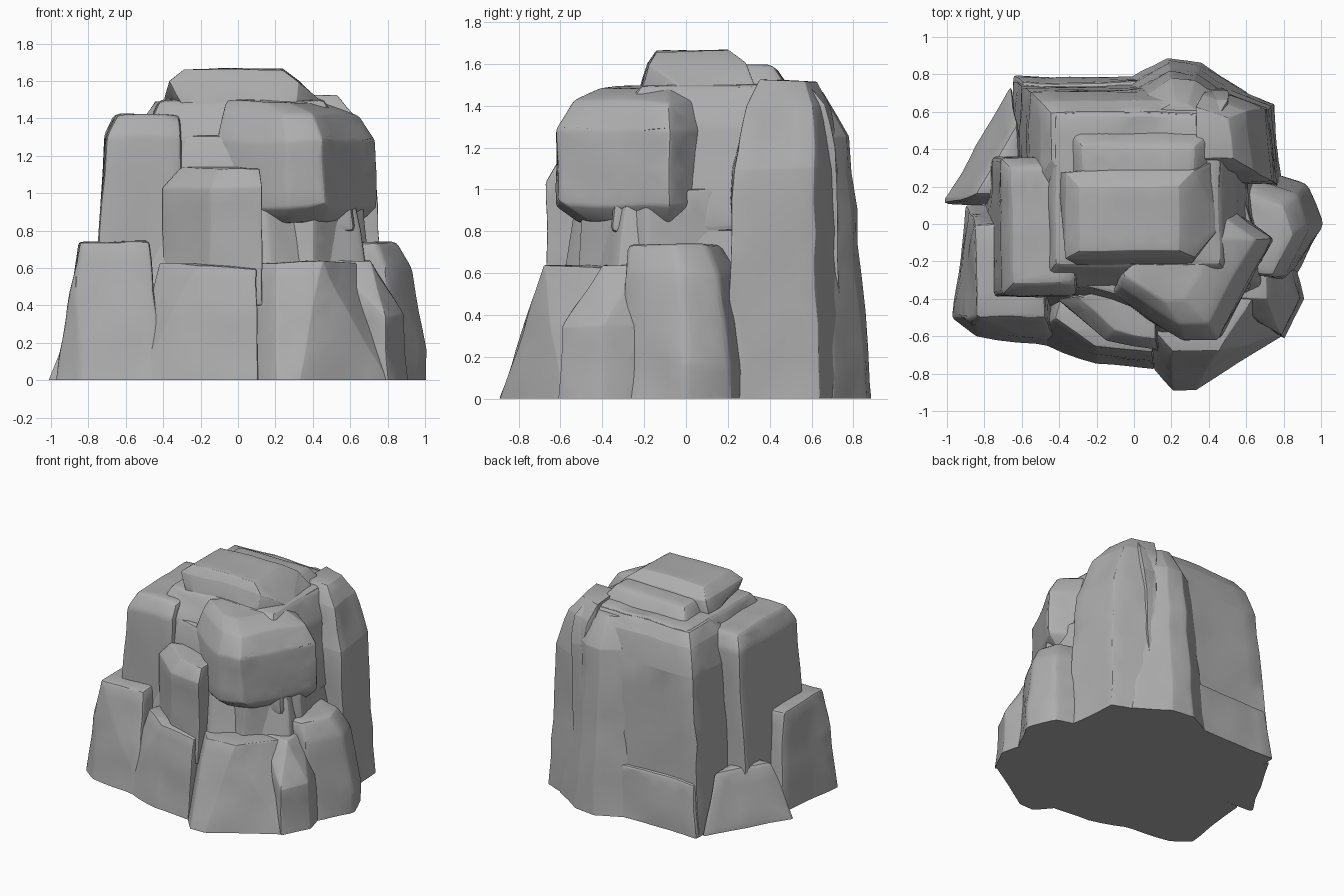
import bpy, bmesh, math, random
from mathutils import Vector, noise

if "Cube" in bpy.data.objects:
    bpy.data.objects.remove(bpy.data.objects["Cube"], do_unlink=True)

random.seed(4)

stone = bpy.data.materials.new("grey stone")
stone.use_nodes = True
grey = (0.42, 0.42, 0.42, 1)
stone.diffuse_color = grey
stone.node_tree.nodes["Principled BSDF"].inputs["Base Color"].default_value = grey

blocks = []


def box(left, right, front, back):
    """Four-cornered outline."""
    return [(x, y) for x in (left, right) for y in (front, back)]


def shrink(outline, factor, toward):
    """Outline pulled in toward a point."""
    anchor = Vector(toward)
    return [tuple(anchor.lerp(Vector(point), factor)) for point in outline]


def all_geometry(bm):
    return bm.verts[:] + bm.edges[:] + bm.faces[:]


def rebuild_hull(bm):
    """Wrap the current points in a clean convex shell."""
    points = [vert.co.copy() for vert in bm.verts]
    bm.clear()
    for point in points:
        bm.verts.new(point)
    bmesh.ops.convex_hull(bm, input=bm.verts[:])
    loose = [vert for vert in bm.verts if not vert.link_faces]
    bmesh.ops.delete(bm, geom=loose, context="VERTS")


def chip_corners(bm, count, depth):
    """Knock a few corners off with flat cuts."""
    middle = sum((vert.co for vert in bm.verts), Vector()) / len(bm.verts)
    corners = [vert.co.copy() for vert in bm.verts if vert.co.z > 0.2]
    for corner in random.sample(corners, min(count, len(corners))):
        normal = (corner - middle).normalized()
        bmesh.ops.bisect_plane(bm, geom=all_geometry(bm),
                               plane_co=corner - normal * depth,
                               plane_no=normal, clear_outer=True)
    rebuild_hull(bm)


def trim_to_ground(bm):
    """Cut the block flat at ground level and close its underside."""
    bmesh.ops.bisect_plane(bm, geom=all_geometry(bm), plane_co=(0, 0, 0),
                           plane_no=(0, 0, -1), clear_outer=True)
    rim = [edge for edge in bm.edges if edge.is_boundary]
    bmesh.ops.holes_fill(bm, edges=rim, sides=0)


def rock(name, *rings, bevel=0.03, chips=1):
    """Hull of stacked outlines, chipped, bevelled and weathered."""
    bm = bmesh.new()
    for height, outline in rings:
        for x, y in outline:
            bm.verts.new((x, y, height))
            if height == 0:  # root below ground, trimmed later
                bm.verts.new((x, y, -0.1))
    rebuild_hull(bm)
    chip_corners(bm, chips, depth=0.02)
    bmesh.ops.dissolve_limit(bm, angle_limit=math.radians(6),
                             verts=bm.verts[:], edges=bm.edges[:])
    bmesh.ops.bevel(bm, geom=bm.edges[:], offset=bevel, segments=2,
                    profile=0.5, affect="EDGES", clamp_overlap=True)
    bmesh.ops.triangulate(bm, faces=bm.faces[:])
    for _ in range(3):
        long_edges = [edge for edge in bm.edges if edge.calc_length() > 0.14]
        bmesh.ops.subdivide_edges(bm, edges=long_edges, cuts=1)
        bmesh.ops.triangulate(bm, faces=bm.faces[:])
    for vert in bm.verts:
        vert.co += noise.noise_vector(vert.co * 4) * 0.016
    if any(vert.co.z < 0 for vert in bm.verts):
        trim_to_ground(bm)
    bmesh.ops.recalc_face_normals(bm, faces=bm.faces[:])
    mesh = bpy.data.meshes.new(name)
    bm.to_mesh(mesh)
    bm.free()
    mesh.materials.append(stone)
    obj = bpy.data.objects.new(name, mesh)
    bpy.context.collection.objects.link(obj)
    blocks.append(obj)


# Inner mass
foot = [(-0.8, -0.4), (-0.6, 0.6), (0.2, 0.8), (0.7, 0.6), (0.8, -0.4), (0.2, -0.7)]
rock("core", (0, foot), (1.3, shrink(foot, 0.7, toward=(0, 0.1))))

# Back cliffs
rock("back_wall",
     (0, box(left=-0.65, right=0.45, front=0.3, back=0.76)),
     (1.2, box(left=-0.56, right=0.5, front=0.3, back=0.71)),
     (1.4, box(left=-0.5, right=0.5, front=0.2, back=0.66)),
     (1.49, box(left=-0.44, right=0.46, front=0.2, back=0.6)))
foot = [(-0.1, 0.73), (0.18, 0.9), (0.36, 0.87), (0.6, 0.7)]
rock("back_buttress", (0, foot),
     (1.25, shrink(foot, 0.7, toward=(0.25, 0.5))),
     (1.47, shrink(foot, 0.4, toward=(0.25, 0.5))), chips=0)
rock("back_foot",
     (0, box(left=-0.64, right=0.2, front=0.5, back=0.79)),
     (0.4, box(left=-0.6, right=0.1, front=0.5, back=0.76)))
cliff = [(0.4, 0.2), (0.8, 0.2), (0.79, 0.38), (0.75, 0.64), (0.42, 0.77)]
rock("back_left_wall", (0, cliff),
     (1.1, shrink(cliff, 0.88, toward=(0.3, 0.4))),
     (1.4, shrink(cliff, 0.7, toward=(0.25, 0.5))),
     (1.52, shrink(cliff, 0.5, toward=(0.25, 0.5))), chips=0)

# Right side cliff and the low blocks at its foot
rock("right_wall",
     (0, box(left=-0.8, right=-0.3, front=-0.41, back=0.36)),
     (1.3, box(left=-0.71, right=-0.3, front=-0.38, back=0.35)),
     (1.42, box(left=-0.65, right=-0.3, front=-0.32, back=0.3)))
foot = [(-1.03, 0.1), (-0.9, 0.33), (-0.65, 0.74), (-0.6, 0.1)]
rock("right_wedge", (0, foot), (0.42, shrink(foot, 0.6, toward=(-0.6, 0.25))), chips=0)
rock("front_right_block",
     (0, [(-0.97, -0.5), (-0.9, 0.1), (-0.5, 0.1), (-0.4, -0.66), (-0.85, -0.6)]),
     (0.74, box(left=-0.85, right=-0.48, front=-0.5, back=0)))

# Front column on its broad foot
rock("column_foot",
     (0, [(-0.55, -0.62), (-0.2, -0.75), (0.1, -0.77), (0.1, -0.4), (-0.5, -0.4)]),
     (0.63, [(-0.43, -0.5), (-0.2, -0.66), (0.1, -0.68), (0.1, -0.4), (-0.4, -0.4)]))
shaft = [(-0.41, -0.4), (-0.15, -0.62), (0.13, -0.67), (0.12, -0.3)]
rock("column", (0.4, shaft), (1.04, shaft),
     (1.14, shrink(shaft, 0.8, toward=(0.1, -0.35))))

# Overhanging brow, the recess beneath it, and the lower slope
brow = [(-0.11, -0.38), (0.27, -0.62), (0.46, -0.61), (0.74, -0.08), (0.5, 0.1)]
rock("overhang",
     (0.84, shrink(brow, 0.8, toward=(0.3, -0.1))),
     (0.92, brow), (1.28, brow),
     (1.42, shrink(brow, 0.85, toward=(0.1, -0.1))),
     (1.49, shrink(brow, 0.6, toward=(0, -0.1))), bevel=0.04)
hollow = [(0.1, -0.45), (0.4, -0.54), (0.7, -0.2), (0.6, 0.2), (0.2, 0)]
rock("recess_stone", (0.5, hollow),
     (1, shrink(hollow, 0.9, toward=(0.4, 0))), bevel=0.02)
rock("lower_slope",
     (0, [(0.1, -0.77), (0.2, -0.89), (0.32, -0.89), (0.8, -0.6), (0.87, -0.4),
          (0.1, -0.4)]),
     (0.63, [(0.1, -0.56), (0.2, -0.68), (0.45, -0.68), (0.66, -0.36), (0.3, -0.3)]))

# Left side shoulders
foot = [(0.8, -0.62), (0.91, -0.4), (0.85, -0.2), (0.5, -0.3)]
rock("left_front_shoulder", (0, foot),
     (0.35, shrink(foot, 0.9, toward=(0.7, -0.3))),
     (0.64, box(left=0.5, right=0.71, front=-0.4, back=-0.2)))
foot = [(0.84, -0.31), (1.01, 0), (0.92, 0.22), (0.6, 0.32), (0.5, -0.3)]
inward = (0.5, -0.2)
rock("left_shoulder", (0, foot), (0.15, foot),
     (0.6, shrink(foot, 0.87, inward)), (0.74, shrink(foot, 0.7, inward)), chips=0)

# Stepped summit
rock("summit_step",
     (0.8, box(left=-0.5, right=0.62, front=-0.36, back=0.62)),
     (1.3, box(left=-0.5, right=0.55, front=-0.34, back=0.62)),
     (1.5, box(left=-0.42, right=0.46, front=-0.22, back=0.6)), chips=0)
rock("back_step",
     (1.4, box(left=-0.36, right=0.46, front=0, back=0.55)),
     (1.59, box(left=-0.28, right=0.32, front=0, back=0.42)), chips=0)
rock("summit",
     (1.46, [(-0.4, 0.27), (-0.28, -0.23), (0.3, -0.22), (0.48, 0), (0.44, 0.34)]),
     (1.6, box(left=-0.37, right=0.32, front=-0.18, back=0.28)),
     (1.66, box(left=-0.3, right=0.24, front=-0.14, back=0.2)))

# Smooth the weathered surfaces but keep the broken edges crisp
bpy.ops.object.select_all(action="DESELECT")
for obj in blocks:
    obj.select_set(True)
bpy.context.view_layer.objects.active = blocks[0]
bpy.ops.object.shade_smooth_by_angle(angle=math.radians(24))
